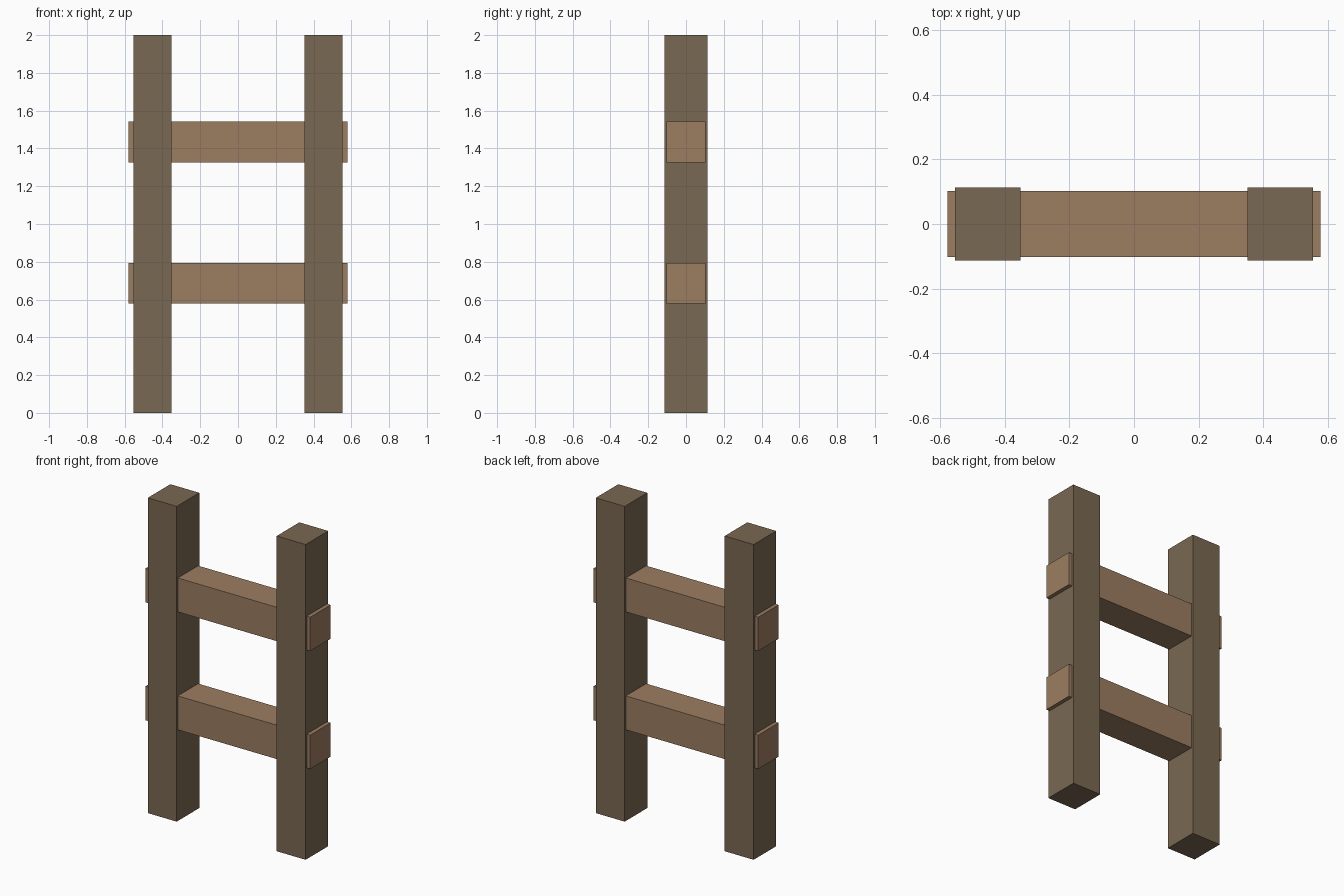
import bpy

cube = bpy.data.objects.get("Cube")
if cube:
    bpy.data.objects.remove(cube, do_unlink=True)


def make_material(name, color):
    mat = bpy.data.materials.new(name)
    mat.use_nodes = True
    mat.diffuse_color = (*color, 1)
    for node in mat.node_tree.nodes:
        if node.type == 'BSDF_PRINCIPLED':
            node.inputs["Base Color"].default_value = (*color, 1)
    return mat


def box(name, center, size, mat):
    bpy.ops.mesh.primitive_cube_add(size=1)
    obj = bpy.context.object
    obj.name = name
    for v in obj.data.vertices:
        v.co = [c * s for c, s in zip(v.co, size)]
    obj.location = center
    obj.data.materials.append(mat)
    return obj


dark_wood = make_material("dark wood", (0.195, 0.138, 0.084))
light_wood = make_material("light wood", (0.332, 0.205, 0.12))

# Upright posts
for side, sign in (("left", 1), ("right", -1)):
    box(f"{side}_post", (sign * 0.4525, 0, 1), (0.203, 0.226, 2), dark_wood)

# Rungs pass through the posts and stick out slightly
for name, z in (("lower_rung", 0.686), ("upper_rung", 1.434)):
    box(name, (0, 0, z), (1.157, 0.204, 0.215), light_wood)
